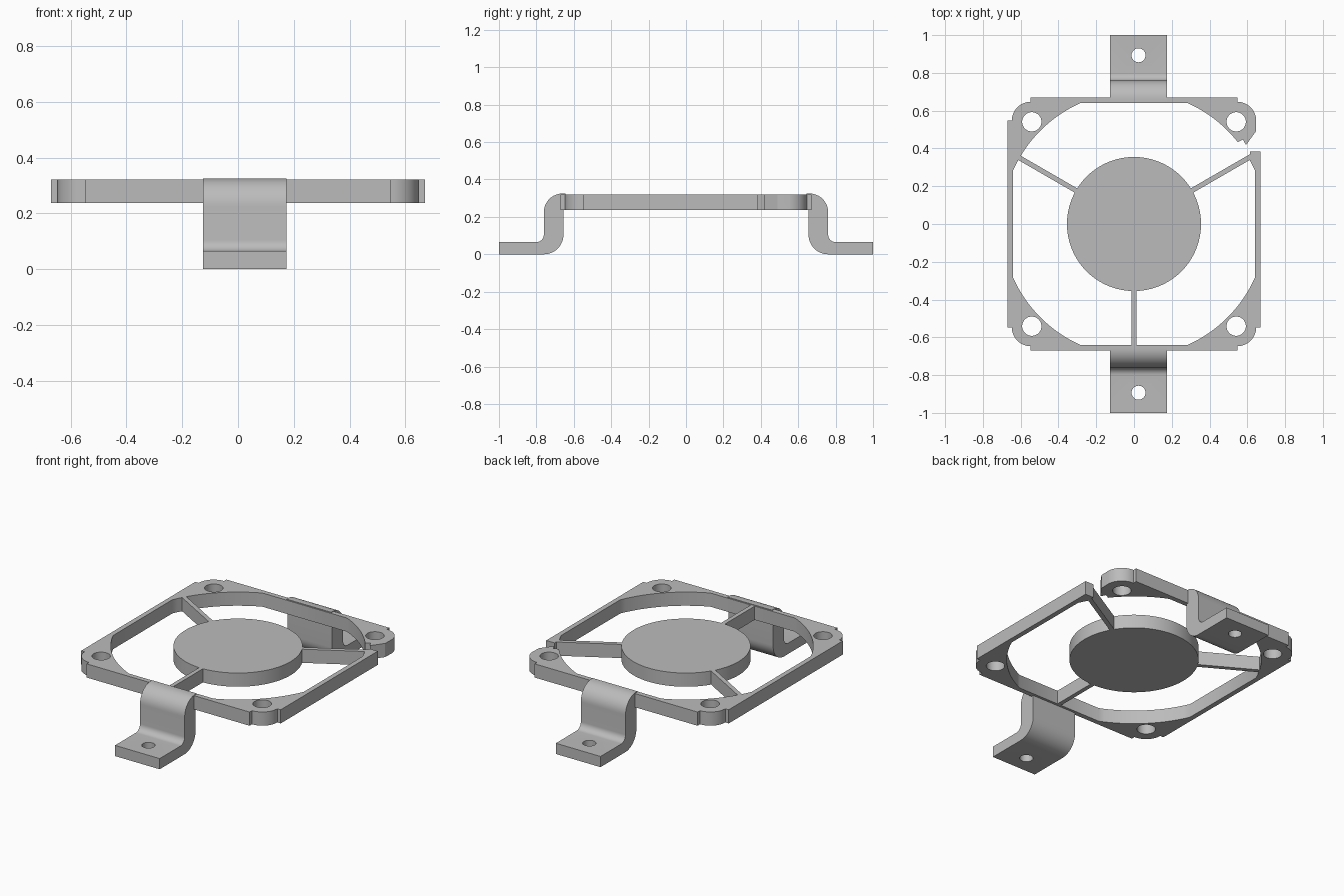
import bpy, bmesh
from math import sin, cos, pi, acos, radians
from mathutils import Matrix, Vector

cube = bpy.data.objects.get("Cube")
if cube:
    bpy.data.objects.remove(cube, do_unlink=True)

grey = bpy.data.materials.new("plain grey")
grey.use_nodes = True
colour = (0.5, 0.5, 0.5, 1)
grey.diffuse_color = colour
grey.node_tree.nodes["Principled BSDF"].inputs["Base Color"].default_value = colour

BOTTOM, TOP = 0.238, 0.321


def arc(cx, cy, r, start, end, n):
    return [(cx + r * cos(start + (end - start) * i / n),
             cy + r * sin(start + (end - start) * i / n)) for i in range(n + 1)]


def circle(cx, cy, r, n=48):
    return arc(cx, cy, r, 0, 2 * pi, n)[:-1]


def four_corners(points):
    """Repeat a corner outline around the four quadrants."""
    return [tuple(Matrix.Rotation(q * pi / 2, 2) @ Vector(p)) for q in range(4) for p in points]


def prism(name, outline, low, high, place=Matrix()):
    """Extrude a closed outline from low to high, then place it."""
    bm = bmesh.new()
    face = bm.faces.new([bm.verts.new((x, y, low)) for x, y in outline])
    out = bmesh.ops.extrude_face_region(bm, geom=[face])
    moved = [v for v in out["geom"] if isinstance(v, bmesh.types.BMVert)]
    bmesh.ops.translate(bm, verts=moved, vec=(0, 0, high - low))
    bm.transform(place)
    bmesh.ops.recalc_face_normals(bm, faces=bm.faces)
    mesh = bpy.data.meshes.new(name)
    bm.to_mesh(mesh)
    bm.free()
    mesh.materials.append(grey)
    obj = bpy.data.objects.new(name, mesh)
    bpy.context.collection.objects.link(obj)
    return obj


def activate(obj):
    bpy.ops.object.select_all(action="DESELECT")
    obj.select_set(True)
    bpy.context.view_layer.objects.active = obj


def cut(obj, outline):
    """Cut an outline vertically through a part."""
    cutter = prism("cutter", outline, -0.5, 1)
    mod = obj.modifiers.new("cut", "BOOLEAN")
    mod.operation, mod.solver, mod.object = "DIFFERENCE", "EXACT", cutter
    activate(obj)
    bpy.ops.object.modifier_apply(modifier=mod.name)
    bpy.data.objects.remove(cutter, do_unlink=True)


# Frame with stepped, rounded corners
corner = [(0.67, 0.547)] + arc(0.547, 0.547, 0.1, 0, pi / 2, 12) + [(0.547, 0.67)]
frame = prism("frame", four_corners(corner), BOTTOM, TOP)

# Opening: a circle clipped by the straight rails
a = acos(0.64 / 0.7)
cut(frame, four_corners(arc(0, 0, 0.7, a, pi / 2 - a, 16)))

# Screw holes in the corners
for sx in (-1, 1):
    for sy in (-1, 1):
        cut(frame, circle(sx * 0.541, sy * 0.541, 0.051))

# Broken gap beside the back left corner
cut(frame, [(0.614, 0.384), (0.614, 0.354), (0.45, 0.354), (0.5, 0.42), (0.55, 0.434),
            (0.577, 0.447), (0.593, 0.418), (0.645, 0.49), (0.648, 0.6), (0.8, 0.6), (0.8, 0.384)])

# Central hub and its three spokes
hub = prism("hub", circle(0, 0, 0.355, 72), BOTTOM, TOP)
parts = [frame, hub]
for name, angle, end in (("spoke_left", 30, 0.715), ("spoke_right", 150, 0.715), ("spoke_front", 270, 0.65)):
    outline = [(0.34, -0.013), (end, -0.013), (end, 0.013), (0.34, 0.013)]
    parts.append(prism(name, outline, BOTTOM, TOP, Matrix.Rotation(radians(angle), 4, "Z")))

# Bent mounting brackets: side profile (y, z) extruded along x
profile = ([(1, 0), (1, 0.065)]
           + arc(0.8, 0.105, 0.04, -pi / 2, -pi, 8)
           + arc(0.66, 0.225, 0.1, 0, pi / 2, 12)
           + [(0.645, 0.325), (0.645, 0.24), (0.655, 0.24)]
           + arc(0.76, 0.105, 0.105, pi, 1.5 * pi, 12))
along_x = Matrix(((0, 0, 1, 0), (1, 0, 0, 0), (0, 1, 0, 0), (0, 0, 0, 1)))
for name, side in (("back_bracket", 1), ("front_bracket", -1)):
    place = Matrix.Diagonal((1, side, 1, 1)) @ along_x
    bracket = prism(name, profile, -0.126, 0.174, place)
    cut(bracket, circle(0.024, side * 0.893, 0.037, 32))
    parts.append(bracket)

for part in parts:
    activate(part)
    bpy.ops.object.shade_smooth_by_angle(angle=radians(30))
